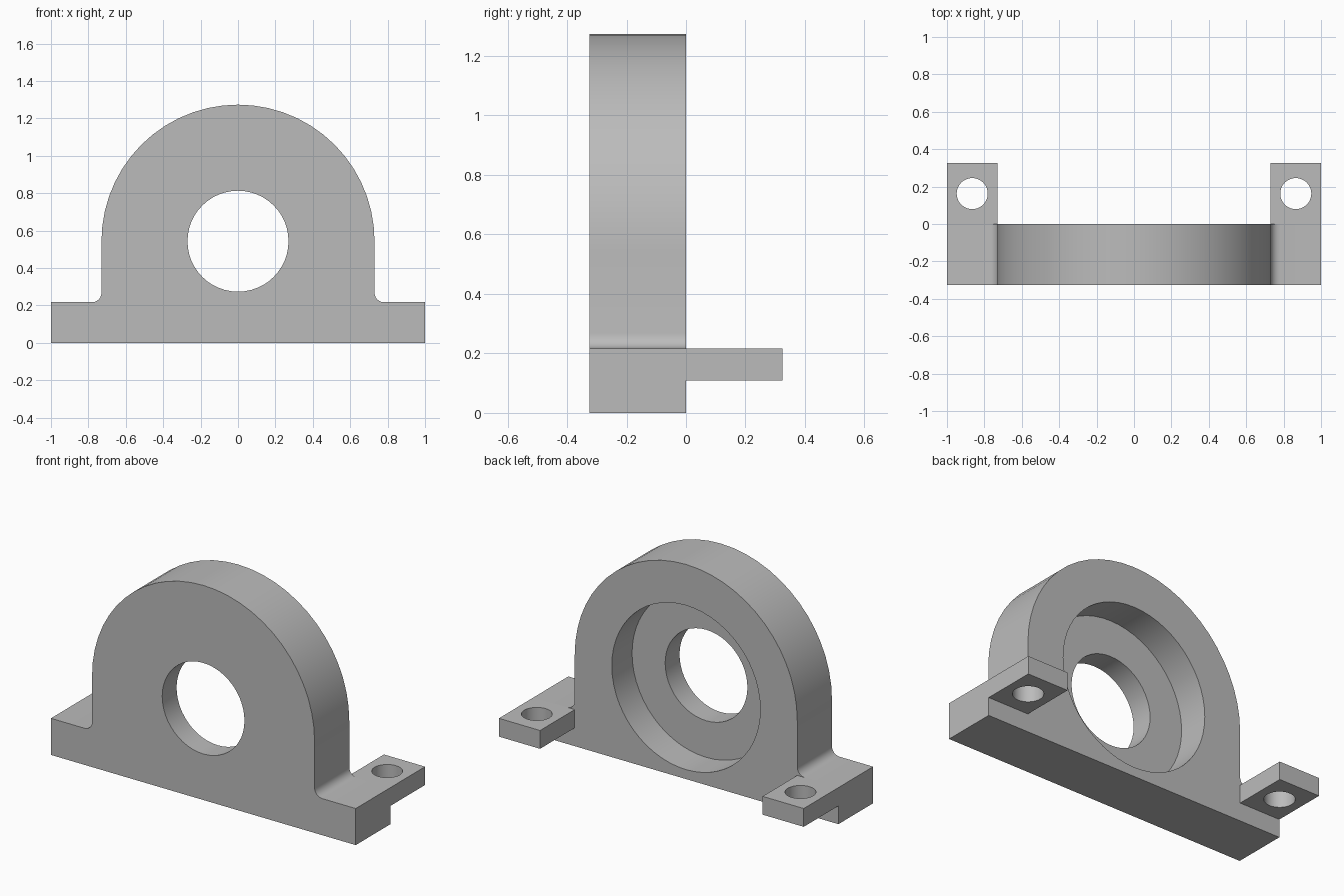
import bpy
import bmesh
from math import cos, sin, pi, radians
from mathutils import Matrix

if "Cube" in bpy.data.objects:
    bpy.data.objects.remove(bpy.data.objects["Cube"])

DEPTH = 0.325      # body thickness, and reach of each foot tab
BASE_TOP = 0.217
ARCH_R = 0.73
AXIS_Z = 0.543
FILLET = 0.05

grey = bpy.data.materials.new("plain grey")
grey.use_nodes = True
grey.diffuse_color = (0.5, 0.5, 0.5, 1)
grey.node_tree.nodes["Principled BSDF"].inputs["Base Color"].default_value = (0.5, 0.5, 0.5, 1)


def finish(bm, name):
    bmesh.ops.recalc_face_normals(bm, faces=bm.faces)
    mesh = bpy.data.meshes.new(name)
    bm.to_mesh(mesh)
    bm.free()
    mesh.materials.append(grey)
    obj = bpy.data.objects.new(name, mesh)
    bpy.context.collection.objects.link(obj)
    return obj


def cylinder(name, radius, length, center, along_y=False, segments=48):
    bm = bmesh.new()
    turn = Matrix.Rotation(pi / 2, 4, "X") if along_y else Matrix()
    bmesh.ops.create_cone(bm, cap_ends=True, segments=segments, radius1=radius,
                          radius2=radius, depth=length,
                          matrix=Matrix.Translation(center) @ turn)
    return finish(bm, name)


def box(name, size, center):
    bm = bmesh.new()
    bmesh.ops.create_cube(bm, size=1, matrix=Matrix.Translation(center) @ Matrix.Diagonal((*size, 1)))
    return finish(bm, name)


def arc(cx, cz, r, start, end, steps):
    angles = [radians(start + (end - start) * i / steps) for i in range(steps + 1)]
    return [(cx + r * cos(a), cz + r * sin(a)) for a in angles]


def combine(target, tool, operation):
    mod = target.modifiers.new(operation.lower(), "BOOLEAN")
    mod.object = tool
    mod.operation = operation
    mod.solver = "EXACT"
    bpy.context.view_layer.objects.active = target
    bpy.ops.object.modifier_apply(modifier=mod.name)
    bpy.data.objects.remove(tool)


# Housing: base with filleted shoulders and a round arch, extruded in depth
fillet = arc(ARCH_R + FILLET, BASE_TOP + FILLET, FILLET, 270, 180, 6)
outline = [(-1, 0), (1, 0), (1, BASE_TOP)] + fillet
outline += arc(0, AXIS_Z, ARCH_R, 0, 180, 28)
outline += [(-x, z) for x, z in reversed(fillet)] + [(-1, BASE_TOP)]
bm = bmesh.new()
face = bm.faces.new([bm.verts.new((x, -DEPTH, z)) for x, z in outline])
extruded = bmesh.ops.extrude_face_region(bm, geom=[face])["geom"]
bmesh.ops.translate(bm, vec=(0, DEPTH, 0),
                    verts=[v for v in extruded if isinstance(v, bmesh.types.BMVert)])
housing = finish(bm, "bearing_housing")

# Foot tabs behind the base, each with a bolt hole
for side in (-1, 1):
    tab = box("foot_tab", (0.27, DEPTH, BASE_TOP / 2), (side * 0.865, DEPTH / 2, BASE_TOP * 0.75))
    combine(housing, tab, "UNION")
    hole = cylinder("bolt_hole_cutter", 0.083, 1, (side * 0.865, DEPTH / 2, 0))
    combine(housing, hole, "DIFFERENCE")

# Through bore, and the wider seat recessed from the back
combine(housing, cylinder("bore_cutter", 0.27, 2, (0, 0, AXIS_Z), True), "DIFFERENCE")
combine(housing, cylinder("seat_cutter", 0.487, 0.38, (0, 0, AXIS_Z), True, 56), "DIFFERENCE")

bpy.ops.object.select_all(action="DESELECT")
housing.select_set(True)
bpy.context.view_layer.objects.active = housing
bpy.ops.object.shade_smooth_by_angle(angle=radians(30))
